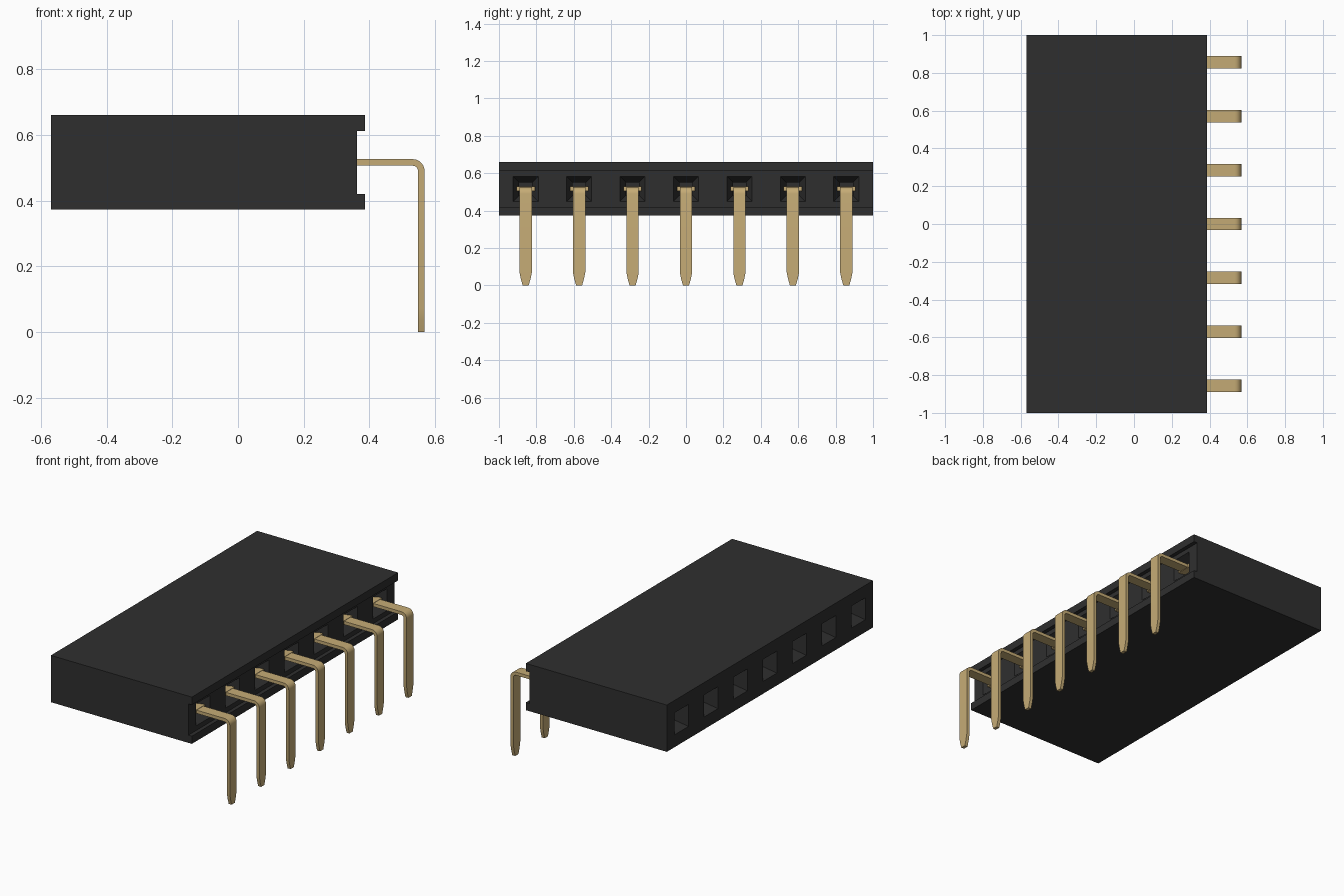
import bpy, bmesh, math

cube = bpy.data.objects.get("Cube")
if cube:
    bpy.data.objects.remove(cube, do_unlink=True)


def material(name, rgb, rough):
    m = bpy.data.materials.new(name)
    m.use_nodes = True
    m.diffuse_color = (*rgb, 1)
    bsdf = m.node_tree.nodes["Principled BSDF"]
    bsdf.inputs["Base Color"].default_value = (*rgb, 1)
    bsdf.inputs["Roughness"].default_value = rough
    return m


black = material("black plastic", (0.028, 0.028, 0.028), 0.6)
gold = material("gold metal", (0.56, 0.41, 0.18), 0.5)


def add_object(name, bm, mat):
    bmesh.ops.recalc_face_normals(bm, faces=bm.faces)
    me = bpy.data.meshes.new(name)
    bm.to_mesh(me)
    bm.free()
    me.materials.append(mat)
    ob = bpy.data.objects.new(name, me)
    bpy.context.collection.objects.link(ob)
    return ob


def loft(bm, rings):
    """Skin a row of equal-length closed rings and cap both ends."""
    rows = [[bm.verts.new(p) for p in ring] for ring in rings]
    n = len(rows[0])
    for a, b in zip(rows, rows[1:]):
        for i in range(n):
            j = (i + 1) % n
            bm.faces.new((a[i], a[j], b[j], b[i]))
    bm.faces.new(rows[0])
    bm.faces.new(rows[-1][::-1])


def box_ring(x, y, z, hy, hz):
    return [(x, y - hy, z - hz), (x, y + hy, z - hz),
            (x, y + hy, z + hz), (x, y - hy, z + hz)]


COUNT, PITCH, MID = 7, 2 / 7, 0.516
LEFT, RECESS, LIP = -0.57, 0.363, 0.387
rows_y = [(i - (COUNT - 1) / 2) * PITCH for i in range(COUNT)]

# Housing: channel-backed profile extruded along the row
profile = [(LEFT, 0.373), (LIP, 0.373), (LIP, 0.42), (RECESS, 0.42),
           (RECESS, 0.612), (LIP, 0.612), (LIP, 0.66), (LEFT, 0.66)]
bm = bmesh.new()
loft(bm, [[(x, y, z) for x, z in profile] for y in (-1, 1)])
housing = add_object("housing", bm, black)

# Funnel-shaped sockets on both long sides
bm = bmesh.new()
for y in rows_y:
    for face_x, inward, depth in ((LEFT, 1, 0.35), (RECESS, -1, 0.16)):
        slope = (0.0675 - 0.035) / 0.07
        steps = [(-0.01, 0.0675 + 0.01 * slope), (0.07, 0.035), (depth, 0.035)]
        loft(bm, [box_ring(face_x + inward * d, y, MID, h, h) for d, h in steps])
cutter = add_object("socket_cutter", bm, black)
cutter.hide_render = True

cut = housing.modifiers.new("sockets", 'BOOLEAN')
cut.operation = 'DIFFERENCE'
cut.solver = 'EXACT'
cut.object = cutter
bpy.context.view_layer.objects.active = housing
housing.select_set(True)
bpy.ops.object.modifier_apply(modifier=cut.name)
bpy.data.objects.remove(cutter, do_unlink=True)

# Pin outline: (outer point, inner point, half width) from socket to tip
X_OUT, Z_TOP, THICK, R, HW = 0.568, 0.526, 0.02, 0.036, 0.033
cx, cz = X_OUT - R, Z_TOP - R
path = [((0.19, Z_TOP), (0.19, Z_TOP - THICK), HW)]
for k in range(7):
    a = math.radians(90 - 15 * k)
    c, s = math.cos(a), math.sin(a)
    path.append(((cx + R * c, cz + R * s),
                 (cx + (R - THICK) * c, cz + (R - THICK) * s), HW))
for z, w in ((0.07, HW), (0.035, 0.026), (0.0, 0.016)):
    path.append(((X_OUT, z), (X_OUT - THICK, z), w))

for i, y in enumerate(rows_y, 1):
    # Bent pin with tapered tip
    bm = bmesh.new()
    loft(bm, [[(o[0], y - w, o[1]), (o[0], y + w, o[1]),
               (n[0], y + w, n[1]), (n[0], y - w, n[1])] for o, n, w in path])
    pin = add_object(f"pin_{i}", bm, gold)
    bpy.ops.object.select_all(action='DESELECT')
    pin.select_set(True)
    bpy.context.view_layer.objects.active = pin
    bpy.ops.object.shade_smooth_by_angle(angle=math.radians(25))

    # Wider retaining shoulder inside the socket mouth
    bm = bmesh.new()
    loft(bm, [box_ring(x, y, MID, 0.049, 0.012) for x in (0.28, 0.342)])
    add_object(f"pin_shoulder_{i}", bm, gold)
